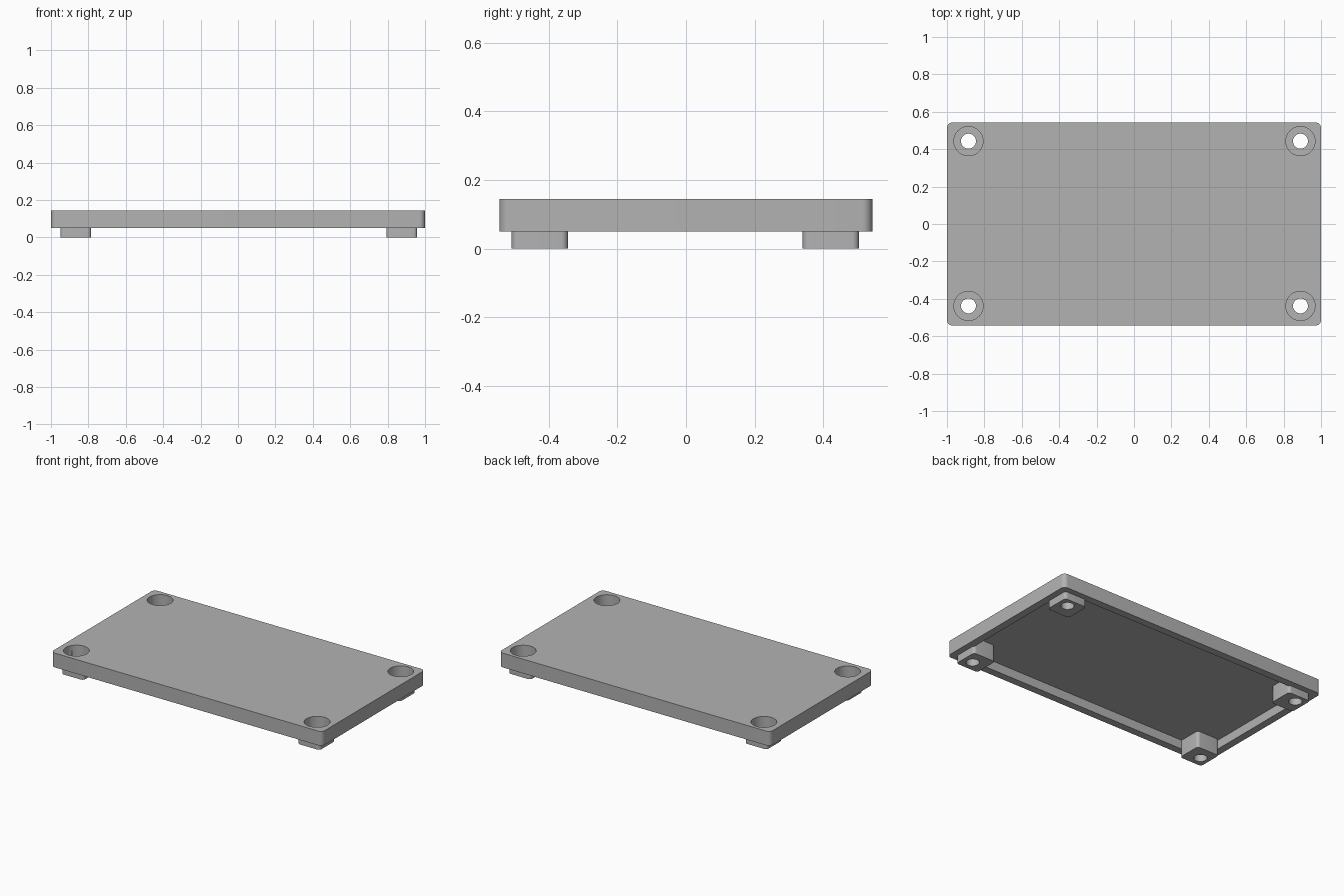
import bpy
import bmesh
from math import pi, cos, sin, radians

cube = bpy.data.objects.get("Cube")
if cube:
    bpy.data.objects.remove(cube, do_unlink=True)

# Single grey plastic
grey = bpy.data.materials.new("plain_grey")
grey.use_nodes = True
colour = (0.45, 0.45, 0.45, 1)
grey.diffuse_color = colour
grey.node_tree.nodes["Principled BSDF"].inputs["Base Color"].default_value = colour


def prism(name, outline, z0, z1):
    """Extrude a closed outline between two heights."""
    bm = bmesh.new()
    face = bm.faces.new([bm.verts.new((x, y, z0)) for x, y in outline])
    top = bmesh.ops.extrude_face_region(bm, geom=[face])["geom"]
    moved = [v for v in top if isinstance(v, bmesh.types.BMVert)]
    bmesh.ops.translate(bm, verts=moved, vec=(0, 0, z1 - z0))
    bmesh.ops.recalc_face_normals(bm, faces=bm.faces)
    mesh = bpy.data.meshes.new(name)
    bm.to_mesh(mesh)
    bm.free()
    mesh.materials.append(grey)
    ob = bpy.data.objects.new(name, mesh)
    bpy.context.collection.objects.link(ob)
    return ob


def rounded_rect(cx, cy, hx, hy, r, steps=8):
    points = []
    for quarter, (sx, sy) in enumerate([(1, 1), (-1, 1), (-1, -1), (1, -1)]):
        for i in range(steps + 1):
            a = (quarter + i / steps) * pi / 2
            points.append((cx + sx * (hx - r) + r * cos(a),
                           cy + sy * (hy - r) + r * sin(a)))
    return points


def circle(cx, cy, r, n=48):
    return [(cx + r * cos(2 * pi * i / n), cy + r * sin(2 * pi * i / n))
            for i in range(n)]


def combine(target, tool, operation):
    """Apply a boolean and discard the tool."""
    tool.hide_render = True
    mod = target.modifiers.new(operation, "BOOLEAN")
    mod.operation = operation
    mod.solver = "EXACT"
    mod.object = tool
    bpy.context.view_layer.objects.active = target
    bpy.ops.object.modifier_apply(modifier=mod.name)
    bpy.data.objects.remove(tool, do_unlink=True)


# Lid, hollowed from below
bottom, ceiling, top = 0.05, 0.11, 0.145
wall = 0.05
lid = prism("lid", rounded_rect(0, 0, 1, 0.543, 0.03), bottom, top)
hollow = prism("hollow", rounded_rect(0, 0, 1 - wall, 0.543 - wall, 0.015),
               -0.1, ceiling)
combine(lid, hollow, "DIFFERENCE")

# Corner posts ending in feet, each with a counterbored screw hole
post_x, post_y = (-0.867, 0.876), (-0.426, 0.422)
hole_x, hole_y = (-0.885, 0.89), (-0.438, 0.443)
corners = [(i, j) for i in (0, 1) for j in (0, 1)]
for i, j in corners:
    post = prism("post", rounded_rect(post_x[i], post_y[j], 0.082, 0.082, 0.02),
                 0, 0.125)
    combine(lid, post, "UNION")
for i, j in corners:
    x, y = hole_x[i], hole_y[j]
    combine(lid, prism("screw_hole", circle(x, y, 0.04), -0.1, 0.3), "DIFFERENCE")
    combine(lid, prism("counterbore", circle(x, y, 0.078), 0.06, 0.3), "DIFFERENCE")

# Smooth the curved walls, keep the edges crisp
bpy.ops.object.select_all(action="DESELECT")
lid.select_set(True)
bpy.context.view_layer.objects.active = lid
bpy.ops.object.shade_smooth_by_angle(angle=radians(30))
